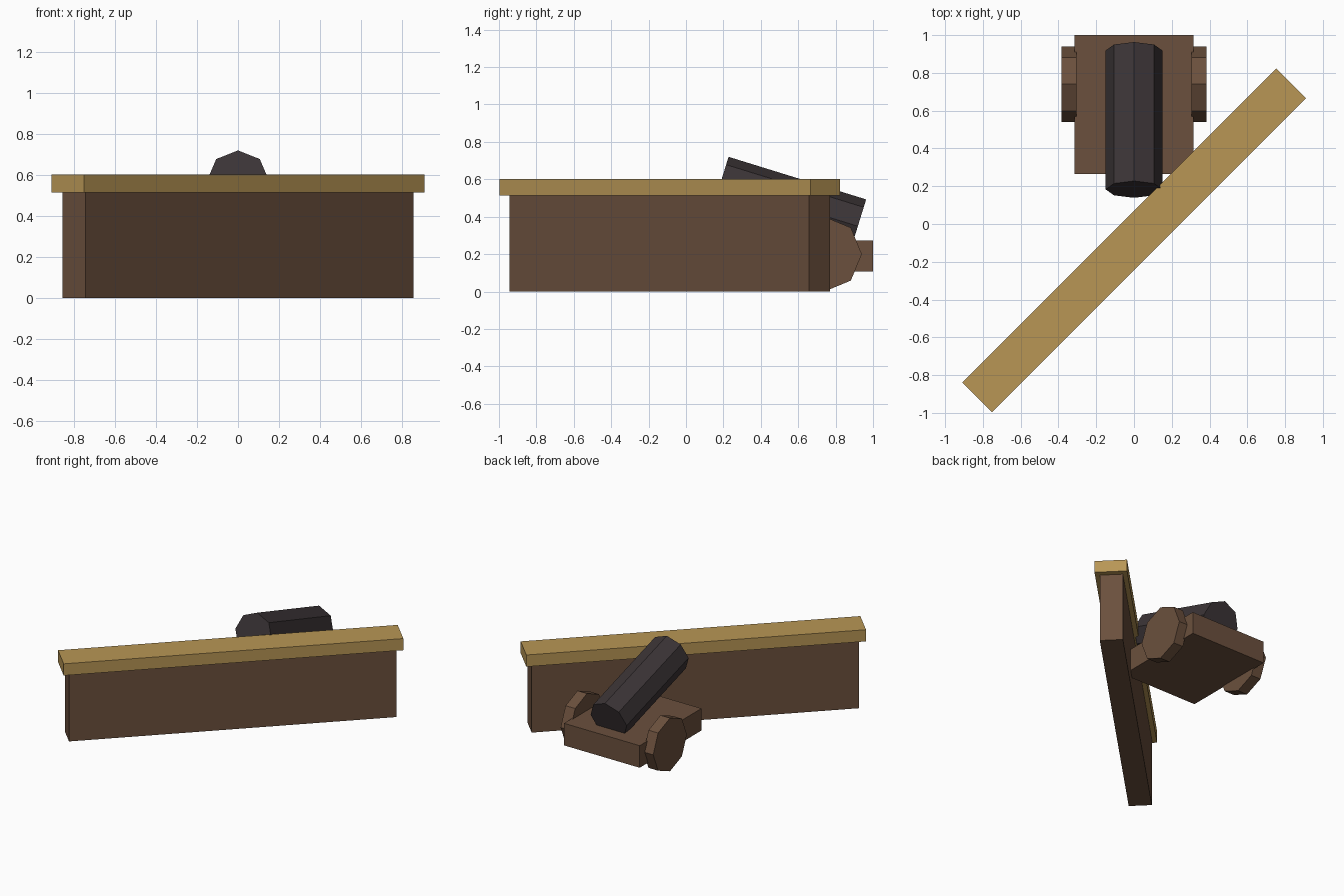
import bpy
import math

cube = bpy.data.objects.get("Cube")
if cube:
    bpy.data.objects.remove(cube, do_unlink=True)


def material(name, rgb):
    """Flat material from 0-255 display values, stored as linear."""
    lin = [((c / 255 + 0.055) / 1.055) ** 2.4 for c in rgb] + [1]
    m = bpy.data.materials.new(name)
    m.use_nodes = True
    m.diffuse_color = lin
    m.node_tree.nodes["Principled BSDF"].inputs["Base Color"].default_value = lin
    return m


wood = material("dark wood", (107, 80, 61))
gold = material("golden trim", (184, 150, 85))
iron = material("black iron", (59, 52, 54))


def finish(name, mat):
    ob = bpy.context.object
    ob.name = name
    ob.data.materials.append(mat)
    return ob


def box(name, mat, center, size, turn=0):
    bpy.ops.mesh.primitive_cube_add(size=1, location=center, rotation=(0, 0, turn))
    bpy.context.object.scale = size
    return finish(name, mat)


def octagon(name, mat, center, radius, depth, rotation):
    bpy.ops.mesh.primitive_cylinder_add(vertices=8, radius=radius, depth=depth,
                                        location=center, rotation=rotation)
    return finish(name, mat)


# Diagonal bulwark with its rail
diagonal = math.radians(45)
box("bulwark", wood, (0, -0.087, 0.257), (2.266, 0.158, 0.514), diagonal)
box("rail", gold, (0, -0.087, 0.558), (2.351, 0.223, 0.088), diagonal)

# Gun carriage and wheels
box("carriage", wood, (0, 0.633, 0.19), (0.63, 0.734, 0.166))
for side, label in ((-1, "right"), (1, "left")):
    octagon(label + "_wheel", wood, (side * 0.345, 0.74, 0.2), 0.2, 0.08,
            (0, math.radians(90), 0))

# Barrel, raised toward the front
octagon("barrel", iron, (0, 0.551, 0.463), 0.15, 0.77, (math.radians(-107.2), 0, 0))
